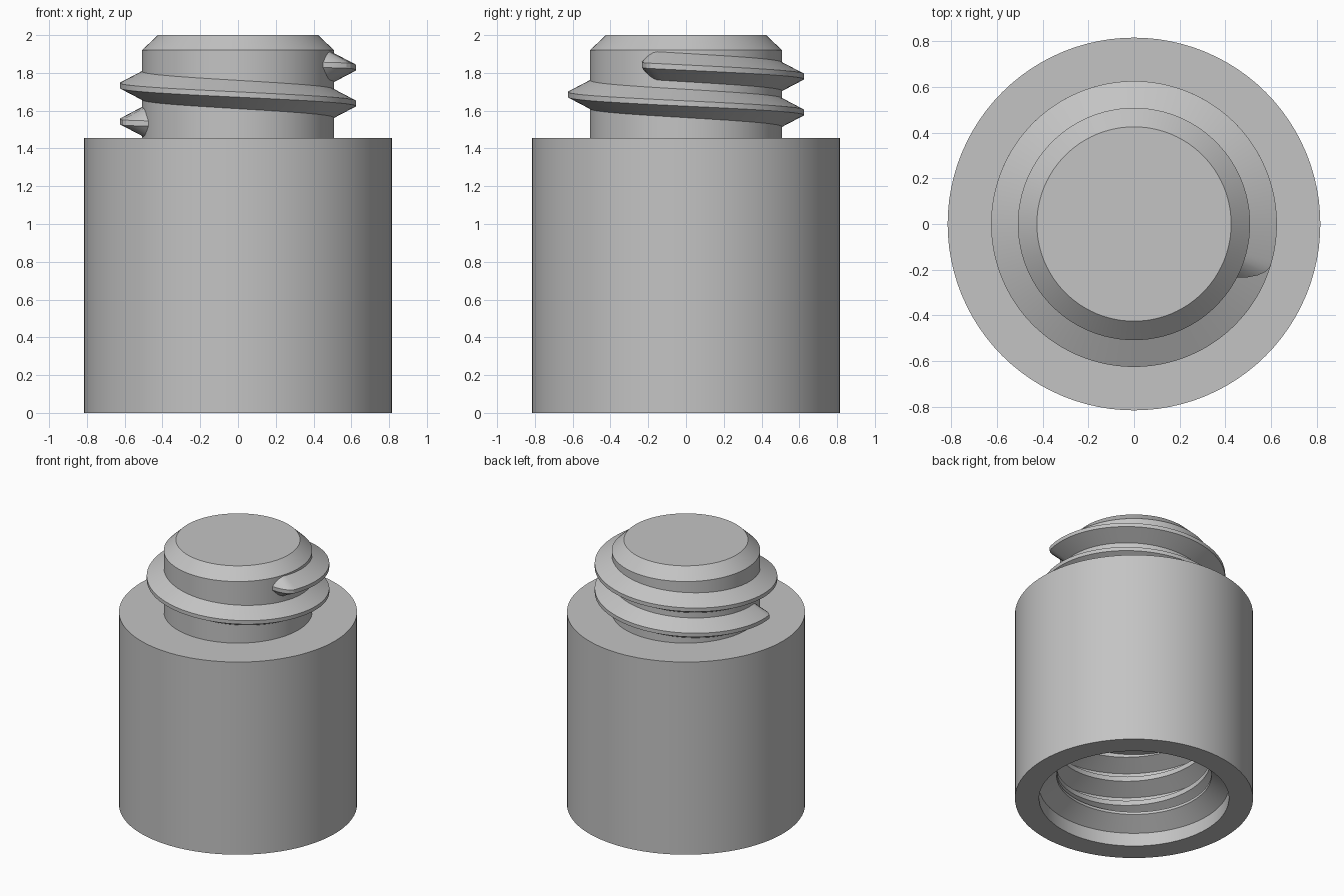
import bpy, bmesh, math

if "Cube" in bpy.data.objects:
    bpy.data.objects.remove(bpy.data.objects["Cube"], do_unlink=True)

SEGMENTS = 96
PITCH = 0.19

grey = bpy.data.materials.new("plain_grey")
grey.use_nodes = True
colour = (0.55, 0.55, 0.55, 1)
grey.diffuse_color = colour
grey.node_tree.nodes["Principled BSDF"].inputs["Base Color"].default_value = colour


def finish(name, bm):
    """Turn a bmesh into a smooth-shaded object with sharp creases."""
    bmesh.ops.recalc_face_normals(bm, faces=bm.faces)
    mesh = bpy.data.meshes.new(name)
    bm.to_mesh(mesh)
    bm.free()
    mesh.materials.append(grey)
    obj = bpy.data.objects.new(name, mesh)
    bpy.context.collection.objects.link(obj)
    bpy.ops.object.select_all(action='DESELECT')
    obj.select_set(True)
    bpy.context.view_layer.objects.active = obj
    bpy.ops.object.shade_smooth_by_angle(angle=math.radians(20))
    return obj


def point(bm, r, angle, z):
    return bm.verts.new((r * math.cos(angle), r * math.sin(angle), z))


def bridge(bm, a, b, closed=True):
    count = len(a)
    for i in range(count if closed else count - 1):
        j = (i + 1) % count
        bm.faces.new((a[i], a[j], b[j], b[i]))


def lathe(name, profile):
    """Revolve a radius/height profile; both ends are closed with discs."""
    bm = bmesh.new()
    rings = [[point(bm, r, math.tau * i / SEGMENTS, z) for i in range(SEGMENTS)]
             for r, z in profile]
    for a, b in zip(rings, rings[1:]):
        bridge(bm, a, b)
    bm.faces.new(rings[0])
    bm.faces.new(rings[-1])
    return finish(name, bm)


def helix(name, section, start, end, z_start, fall, run_out=0, depth=0):
    """Sweep a section along a helix, sinking radially by depth at its ends."""
    bm = bmesh.new()
    steps = round((end - start) / 2.5)
    rings = []
    for i in range(steps + 1):
        deg = start + (end - start) * i / steps
        sink = 0
        if run_out:
            t = max(0, 1 - min(deg - start, end - deg) / run_out)
            sink = depth * t ** 1.7
        z = z_start - fall * deg / 360
        rings.append([point(bm, r - sink, math.radians(deg), z + dz)
                      for r, dz in section])
    for a, b in zip(rings, rings[1:]):
        bridge(bm, a, b)
    bm.faces.new(rings[0])
    bm.faces.new(rings[-1])
    return finish(name, bm)


# Body with chamfered neck on top and a blind bore with a lead-in lip below
lathe("body", [
    (0.425, 2.0), (0.508, 1.92), (0.508, 1.455), (0.815, 1.455), (0.815, 0),
    (0.65, 0), (0.65, 0.1), (0.53, 0.18), (0.53, 0.2), (0.645, 0.255),
    (0.645, 0.65)])

# Outer thread wound around the neck, fading into it at both ends
helix("outer_thread",
      [(0.485, -0.087), (0.625, -0.014), (0.625, 0.014), (0.485, 0.087)],
      -27.6, 561, 1.828, PITCH, run_out=10.5, depth=0.12)

# Inner thread ridge lining the bore, running on into the solid at its top
helix("inner_thread",
      [(0.665, -0.09), (0.525, -0.018), (0.525, 0.018), (0.665, 0.09)],
      -1000, 0, 0.2, PITCH)
